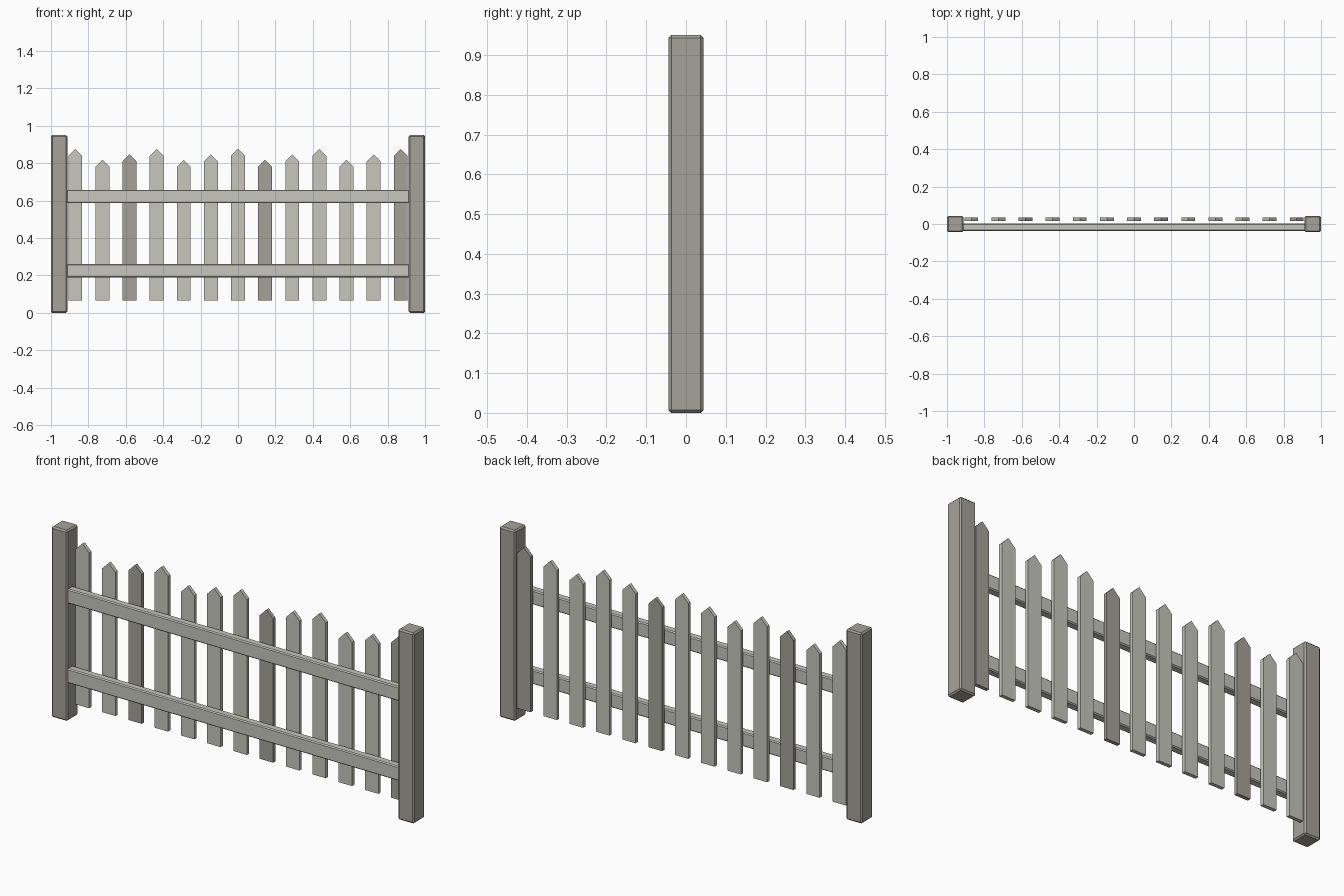
import bpy, bmesh

if "Cube" in bpy.data.objects:
    bpy.data.objects.remove(bpy.data.objects["Cube"])


def material(name, rgb):
    m = bpy.data.materials.new(name)
    m.diffuse_color = (*rgb, 1)
    m.use_nodes = True
    m.node_tree.nodes["Principled BSDF"].inputs["Base Color"].default_value = m.diffuse_color
    return m


LIGHT = material("light_wood", (0.57, 0.57, 0.51))
DARK = material("dark_wood", (0.38, 0.36, 0.32))


def finish(name, bm, mat):
    bmesh.ops.recalc_face_normals(bm, faces=bm.faces)
    me = bpy.data.meshes.new(name)
    bm.to_mesh(me)
    bm.free()
    me.materials.append(mat)
    ob = bpy.data.objects.new(name, me)
    bpy.context.collection.objects.link(ob)
    return ob


def beveled_box(name, lo, hi, bevel, mat):
    bm = bmesh.new()
    bmesh.ops.create_cube(bm, size=1)
    for v in bm.verts:
        for k in range(3):
            v.co[k] = lo[k] if v.co[k] < 0 else hi[k]
    bmesh.ops.bevel(bm, geom=bm.edges[:], offset=bevel, segments=1,
                    affect='EDGES', profile=0.5)
    return finish(name, bm, mat)


def picket(name, x, top, mat, half=0.037, base=0.065, y0=0.017, y1=0.035):
    # Pointed board profile extruded through its thickness
    bm = bmesh.new()
    profile = [(-half, base), (half, base), (half, top - half),
               (0, top), (-half, top - half)]
    face = bm.faces.new([bm.verts.new((x + px, y0, z)) for px, z in profile])
    ext = bmesh.ops.extrude_face_region(bm, geom=[face], use_keep_orig=True)
    for v in ext["geom"]:
        if isinstance(v, bmesh.types.BMVert):
            v.co.y = y1
    return finish(name, bm, mat)


# End posts
for side, x in (("left", -0.956), ("right", 0.956)):
    beveled_box(f"{side}_post", (x - 0.044, -0.044, 0),
                (x + 0.044, 0.044, 0.95), 0.007, DARK)

# Horizontal rails, ends let into the posts
for level, z in (("lower", 0.225), ("upper", 0.622)):
    beveled_box(f"{level}_rail", (-0.925, -0.037, z - 0.036),
                (0.925, 0.003, z + 0.036), 0.005, LIGHT)

# Pickets with repeating heights and the odd weathered board
for i in range(13):
    picket(f"picket_{i + 1}", -0.87 + 0.145 * i, (0.876, 0.818, 0.847)[i % 3],
           DARK if i % 5 == 2 else LIGHT)
